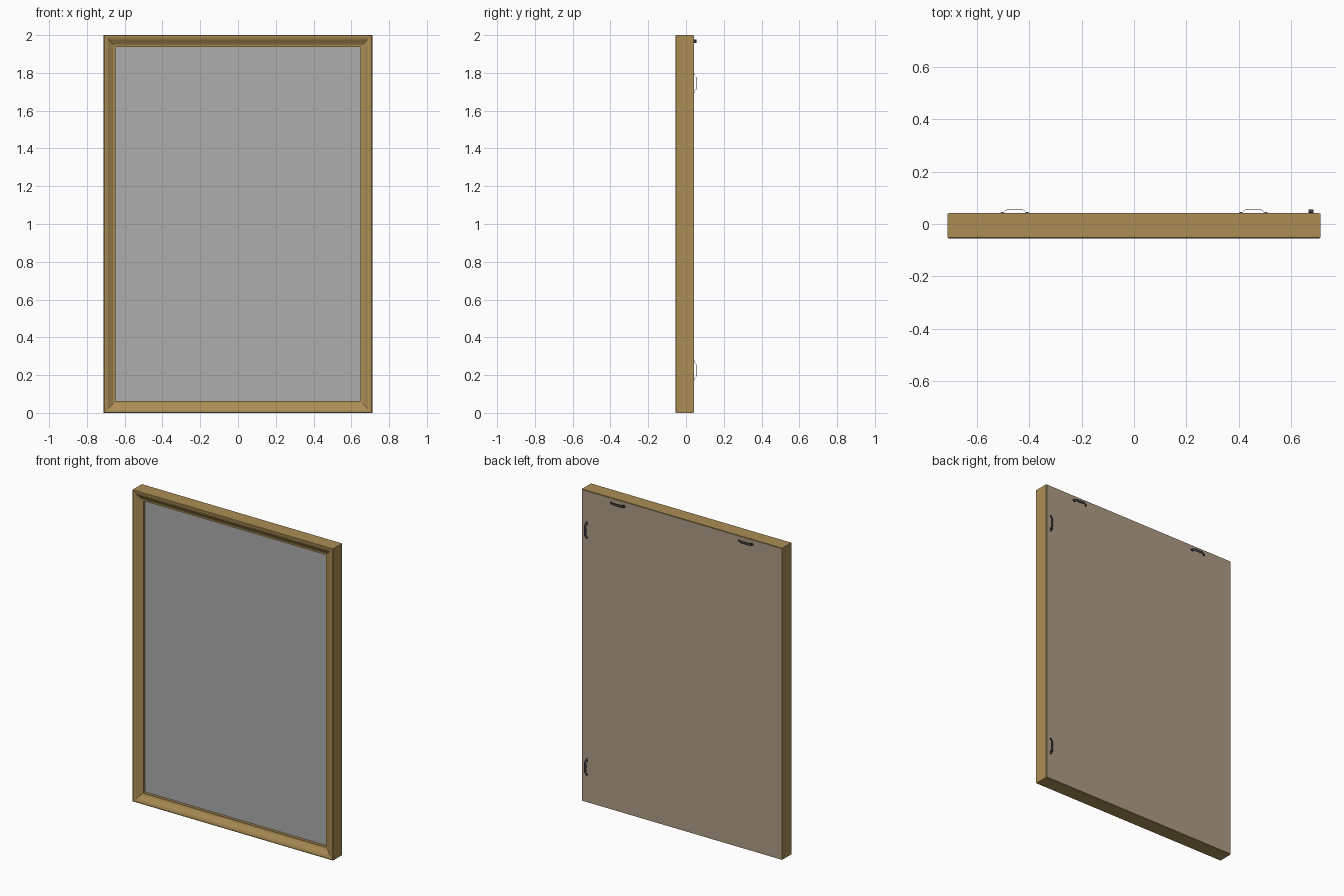
import bpy, bmesh, math

if "Cube" in bpy.data.objects:
    bpy.data.objects.remove(bpy.data.objects["Cube"])

W, H = 0.711, 2.0           # half width, height
YF, YB, YT = -0.055, 0.041, 0.055


def material(name, col):
    m = bpy.data.materials.new(name)
    m.diffuse_color = (*col, 1)
    m.use_nodes = True
    m.node_tree.nodes["Principled BSDF"].inputs["Base Color"].default_value = m.diffuse_color
    return m


wood = material("golden wood", (0.41, 0.27, 0.09))
grey = material("picture grey", (0.42, 0.42, 0.42))
tan = material("backing board", (0.43, 0.33, 0.24))
metal = material("dark metal", (0.05, 0.05, 0.05))


def finish(bm, name, mat):
    bmesh.ops.recalc_face_normals(bm, faces=bm.faces)
    me = bpy.data.meshes.new(name)
    bm.to_mesh(me)
    bm.free()
    me.materials.append(mat)
    ob = bpy.data.objects.new(name, me)
    bpy.context.collection.objects.link(ob)
    return ob


def box(name, x, y0, y1, z0, z1, mat):
    bm = bmesh.new()
    bmesh.ops.create_cube(bm, size=1)
    for v in bm.verts:
        v.co.x *= 2 * x
        v.co.y = y0 if v.co.y < 0 else y1
        v.co.z = z0 if v.co.z < 0 else z1
    return finish(bm, name, mat)


# mitred frame: (inset, y) profile swept round the four corners
profile = [(0, YB - 0.001), (0, YF + 0.003), (0.003, YF), (0.012, YF),
           (0.024, -0.051), (0.038, -0.042), (0.050, -0.035), (0.056, -0.033),
           (0.063, -0.033), (0.063, -0.005), (0.063, YB - 0.001)]
bm = bmesh.new()
rings = []
for sx, sz in ((-1, -1), (1, -1), (1, 1), (-1, 1)):
    rings.append([bm.verts.new((sx * (W - i), y, H / 2 + sz * (H / 2 - i)))
                  for i, y in profile])
n = len(profile)
for k in range(4):
    a, b = rings[k], rings[(k + 1) % 4]
    for j in range(n):
        bm.faces.new((a[j], a[(j + 1) % n], b[(j + 1) % n], b[j]))
finish(bm, "frame", wood)

# picture panel and backing board
box("picture_panel", W - 0.058, -0.015, 0.0, 0.058, H - 0.058, grey)
box("backing_board", W - 0.004, YB - 0.004, YB + 0.001, 0.004, H - 0.004, tan)


# sawtooth hanger: bent strip with teeth along one edge
def hanger(name, cx, cz, upright):
    y0, t, hw = YB + 0.001, 0.0016, 0.009
    path = [(-0.055, y0), (-0.041, y0), (-0.037, y0 + 0.008), (-0.031, YT - t)]
    teeth = 14
    path += [(-0.031 + 0.062 * i / teeth, YT - t) for i in range(1, teeth)]
    path += [(-l, y) for l, y in reversed(path[:4])]
    bm = bmesh.new()
    rows = []
    for i, (l, y) in enumerate(path):
        low = -hw
        if 3 <= i <= 3 + teeth and i % 2:
            low += 0.005
        if i in (0, len(path) - 1):
            low = -hw * 0.6
        high = hw * 0.6 if i in (0, len(path) - 1) else hw
        row = []
        for w, dy in ((low, 0), (high, 0), (high, t), (low, t)):
            p = (cx + w, y + dy, cz + l) if upright else (cx + l, y + dy, cz + w)
            row.append(bm.verts.new(p))
        rows.append(row)
    for a, b in zip(rows, rows[1:]):
        for j in range(4):
            bm.faces.new((a[j], a[(j + 1) % 4], b[(j + 1) % 4], b[j]))
    bm.faces.new(rows[0])
    bm.faces.new(rows[-1])
    # nail heads on the two tabs
    for s in (-1, 1):
        r = bmesh.ops.create_cone(bm, cap_ends=True, segments=10, radius1=0.004,
                                  radius2=0.003, depth=0.002)
        for v in r["verts"]:
            x, y, z = v.co
            l, w = s * 0.048 + x, y
            yy = y0 + t + 0.001 + z
            v.co = (cx + w, yy, cz + l) if upright else (cx + l, yy, cz + w)
    finish(bm, name, metal)


hanger("top_hanger_left", -0.455, 1.968, False)
hanger("top_hanger_right", 0.455, 1.968, False)
hanger("side_hanger_upper", 0.676, 1.745, True)
hanger("side_hanger_lower", 0.676, 0.225, True)
